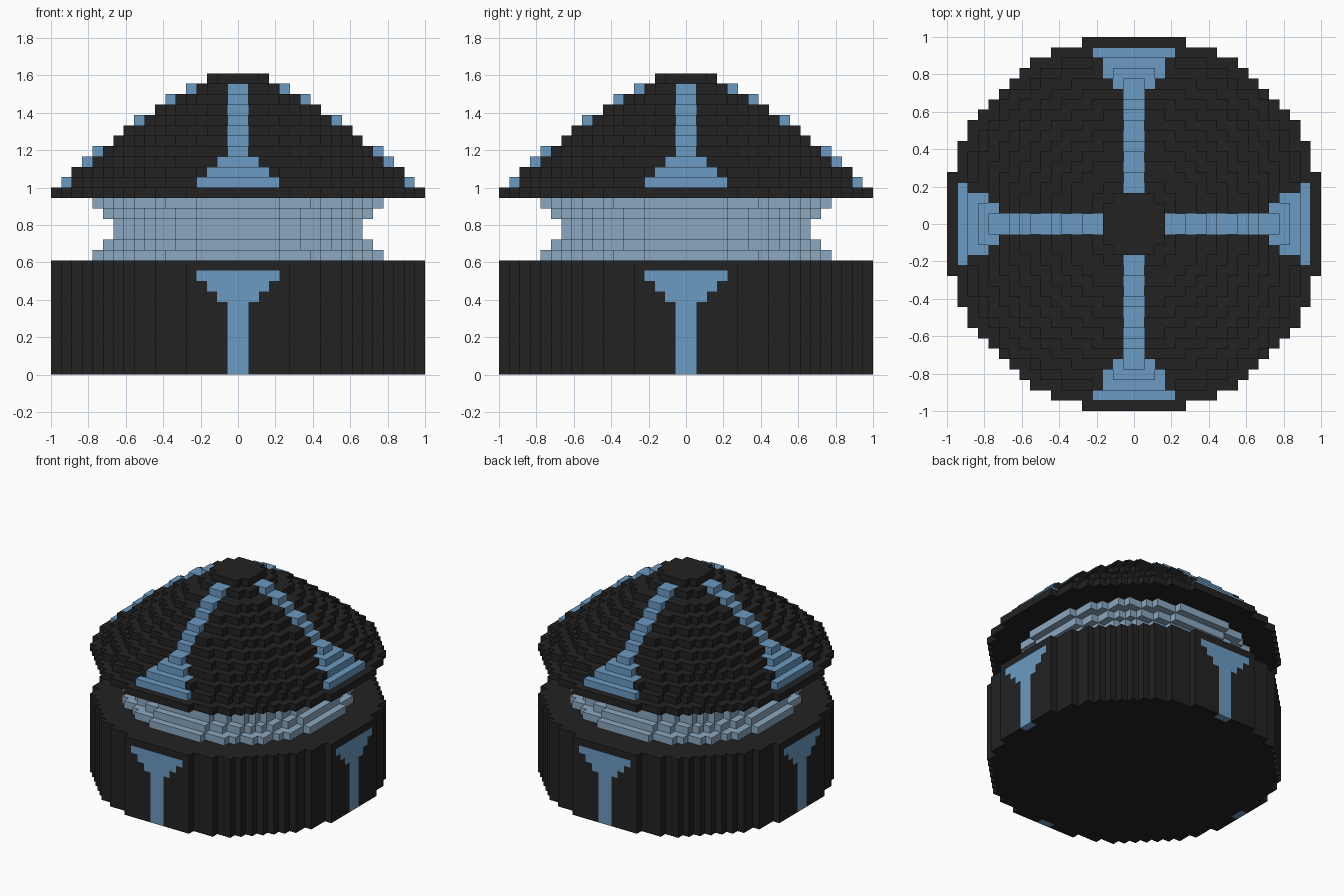
import bpy, bmesh, math

cube = bpy.data.objects.get("Cube")
if cube:
    bpy.data.objects.remove(cube, do_unlink=True)

U = 2 / 36  # size of one block


def material(name, rgb):
    m = bpy.data.materials.new(name)
    m.use_nodes = True
    m.diffuse_color = (*rgb, 1)
    m.node_tree.nodes["Principled BSDF"].inputs["Base Color"].default_value = (*rgb, 1)
    return m


BLACK = material("charcoal black", (0.016, 0.016, 0.016))
BLUE = material("stripe blue", (0.145, 0.328, 0.539))
PALE = material("pale window blue", (0.258, 0.392, 0.527))


def disc(radius):
    """Set of block cells whose centres lie inside a circle."""
    n = math.ceil(radius) + 1
    return {(i, j) for i in range(-n, n) for j in range(-n, n)
            if math.hypot(i + 0.5, j + 0.5) <= radius}


def stepped_part(name, base, levels, mats, inner=0):
    """Stack blocky discs; each level is (height, radius, stripe half width)."""
    bm = bmesh.new()
    discs = [set()] + [disc(r) for _, r, _ in levels] + [set()]
    z0 = base

    def face(points, index):
        f = bm.faces.new([bm.verts.new((x * U, y * U, z * U)) for x, y, z in points])
        f.material_index = index

    for k, (height, _, w) in enumerate(levels, 1):
        z1 = z0 + height
        for i, j in discs[k]:
            # Blocks near either axis belong to one of the four stripes
            a, b = sorted((abs(i + 0.5), abs(j + 0.5)))
            mat = 1 if a < w and b > inner else 0
            corners = [(i, j), (i + 1, j), (i + 1, j + 1), (i, j + 1)]
            if (i, j) not in discs[k + 1]:
                face([(x, y, z1) for x, y in corners], mat)
            if (i, j) not in discs[k - 1]:
                face([(x, y, z0) for x, y in reversed(corners)], mat)
            for s, (di, dj) in enumerate([(0, -1), (1, 0), (0, 1), (-1, 0)]):
                if (i + di, j + dj) not in discs[k]:
                    p, q = corners[s], corners[(s + 1) % 4]
                    face([(*p, z0), (*q, z0), (*q, z1), (*p, z1)], mat)
        z0 = z1
    bmesh.ops.remove_doubles(bm, verts=bm.verts, dist=0.0005)
    mesh = bpy.data.meshes.new(name)
    bm.to_mesh(mesh)
    bm.free()
    for m in mats:
        mesh.materials.append(m)
    ob = bpy.data.objects.new(name, mesh)
    bpy.context.collection.objects.link(ob)
    return ob


# Drum base with four flared stripes, one block deep
stepped_part("drum_base", 0,
             [(7, 18.2, 1), (1, 18.2, 2), (1, 18.2, 3), (1, 18.2, 4), (1, 18.2, 0)],
             [BLACK, BLUE], inner=17)

# Waisted pale neck
stepped_part("neck", 11,
             [(1, 14.2, 0), (1, 13.2, 0), (2, 12.2, 0), (1, 13.2, 0), (1, 14.2, 0)],
             [PALE])

# Stepped dome roof with four stripes that widen at the eaves
roof_radii = [18.2, 17, 16, 14.65, 13.55, 12.2, 10.9, 9.57, 8.1, 6.6, 4.63, 3]
roof_stripes = [0, 4, 3, 2] + [1] * 7 + [0]
stepped_part("dome_roof", 17,
             [(1, r, w) for r, w in zip(roof_radii, roof_stripes)],
             [BLACK, BLUE])
